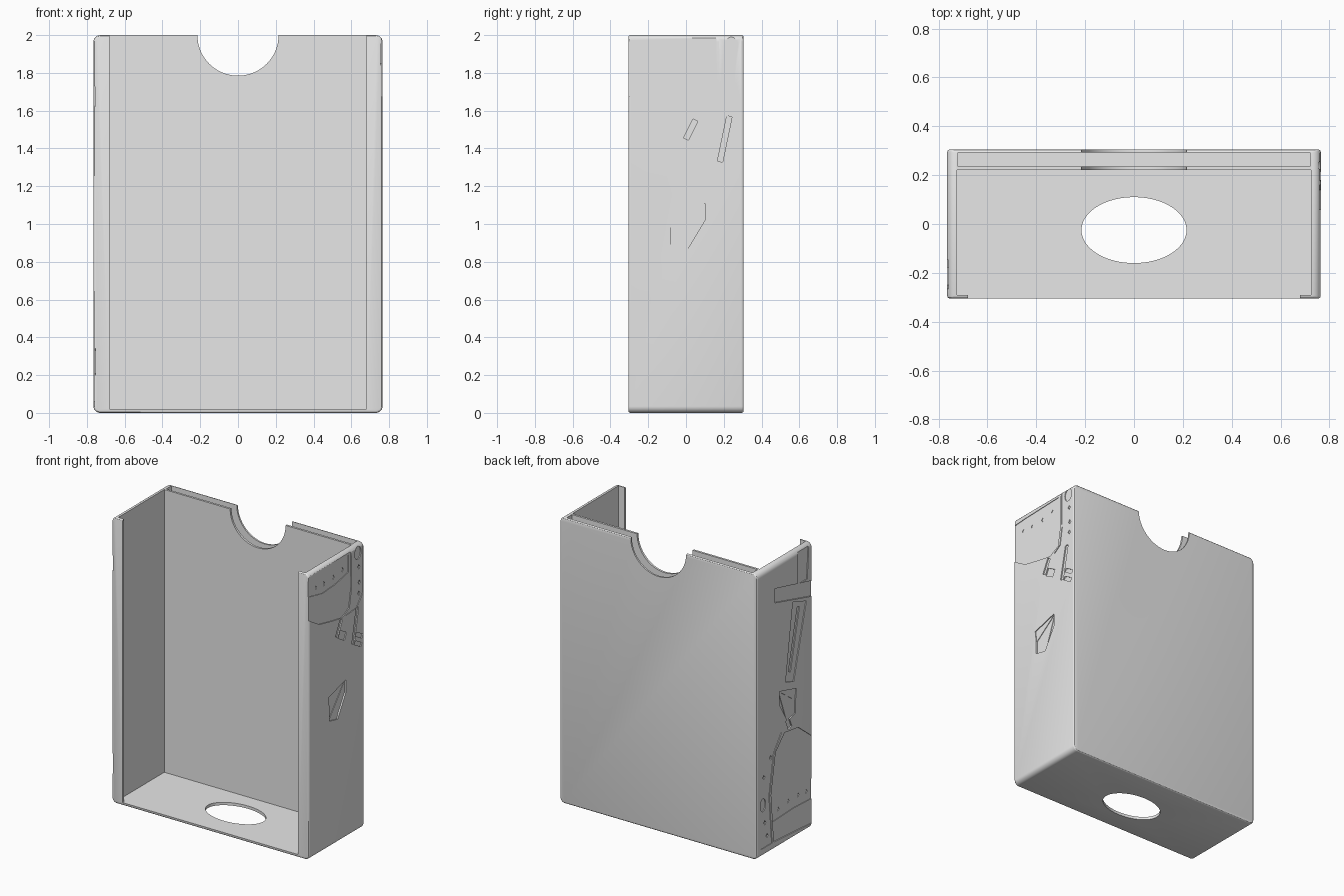
import bpy, bmesh, math
from mathutils import Vector

cube = bpy.data.objects.get("Cube")
if cube:
    bpy.data.objects.remove(cube, do_unlink=True)

grey = bpy.data.materials.new("plain_grey")
grey.use_nodes = True
grey.diffuse_color = (0.8, 0.8, 0.8, 1)
grey.node_tree.nodes["Principled BSDF"].inputs["Base Color"].default_value = (0.8, 0.8, 0.8, 1)

W, F, B, H = 0.765, -0.305, 0.305, 2.0   # half width, front, back, height


def prism(name, points, offset):
    """Closed solid from a ring of 3D points swept along offset."""
    bm = bmesh.new()
    face = bm.faces.new([bm.verts.new(p) for p in points])
    new = bmesh.ops.extrude_face_region(bm, geom=[face])["geom"]
    bmesh.ops.translate(bm, vec=Vector(offset),
                        verts=[v for v in new if isinstance(v, bmesh.types.BMVert)])
    bmesh.ops.recalc_face_normals(bm, faces=bm.faces)
    mesh = bpy.data.meshes.new(name)
    bm.to_mesh(mesh)
    bm.free()
    obj = bpy.data.objects.new(name, mesh)
    mesh.materials.append(grey)
    bpy.context.collection.objects.link(obj)
    return obj


def apply(obj, mod):
    bpy.context.view_layer.objects.active = obj
    bpy.ops.object.modifier_apply(modifier=mod.name)


def cut(obj, cutter):
    mod = obj.modifiers.new("cut", 'BOOLEAN')
    mod.operation, mod.solver, mod.object = 'DIFFERENCE', 'EXACT', cutter
    apply(obj, mod)
    bpy.data.objects.remove(cutter, do_unlink=True)


def cut_box(obj, x, y0, y1, z0):
    ring = [(-x, y0, z0), (x, y0, z0), (x, y1, z0), (-x, y1, z0)]
    cut(obj, prism("box_cutter", ring, (0, 0, 3)))


def ellipse(cx, cy, rx, ry, n):
    return [(cx + rx * math.cos(2 * math.pi * i / n),
             cy + ry * math.sin(2 * math.pi * i / n)) for i in range(n)]


# Outer shell: rounded section swept front to back, rims softened
R = 0.035
ring = []
for i, (sx, z) in enumerate([(1, H - R), (-1, H - R), (-1, R), (1, R)]):
    for k in range(7):
        a = math.pi / 2 * (i + k / 6)
        ring.append((sx * (W - R) + R * math.cos(a), F, z + R * math.sin(a)))
tray = prism("card_tray", ring, (0, B - F, 0))
bevel = tray.modifiers.new("rims", 'BEVEL')
bevel.width, bevel.segments = 0.012, 3
bevel.limit_method, bevel.angle_limit = 'ANGLE', math.radians(60)
apply(tray, bevel)

# Main cavity, front opening between the lips, narrow slot in the back
cut_box(tray, 0.725, -0.29, 0.22, 0.02)
cut_box(tray, 0.68, -0.4, -0.2, 0.02)
cut_box(tray, 0.72, 0.235, 0.293, 0.02)

# Thumb notch through both back panels and finger hole in the floor
notch = [(x, 0.1, z) for x, z in ellipse(0, H, 0.215, 0.215, 64)]
cut(tray, prism("notch_cutter", notch, (0, 0.4, 0)))
hole = [(x, y, -0.1) for x, y in ellipse(0, -0.025, 0.215, 0.135, 64)]
cut(tray, prism("hole_cutter", hole, (0, 0, 0.11 + 0.1)))


# Shallow relief on the side walls, outlines given as (y, z)
def carve(side, outline, depth):
    pts = [(side * (W - depth), y, z) for y, z in outline]
    cut(tray, prism("relief_cutter", pts, (side * 0.1, 0, 0)))


def bar(side, a, b, width, depth):
    a, b = Vector(a), Vector(b)
    d = (b - a).normalized() * width / 2
    n = Vector((-d.y, d.x))
    carve(side, [a + n, b + n, b - n, a - n], depth)


def studs(side, centres, size, depth):
    for y, z in centres:
        carve(side, ellipse(y, z, size * 0.75, size, 4), depth)


def key(side, top, end):
    bar(side, top, end, 0.028, 0.008)
    top, end = Vector(top), Vector(end)
    for t in (0.72, 0.95):
        p = top.lerp(end, t)
        bar(side, p + Vector((0.02, -0.01)), p + Vector((0.09, -0.05)), 0.026, 0.007)


def scallop(side, cy, cz):
    # fan of three facets meeting at the hinge
    hinge = (cy + 0.09, cz + 0.11)
    rim = [(-0.1, 0.06), (-0.09, -0.02), (-0.09, -0.11), (0, -0.13), (0.09, 0.02)]
    rim = [(cy + y, cz + z) for y, z in rim]
    for i, depth in enumerate((0.006, 0.010, 0.007, 0.011)):
        carve(side, [hinge, rim[i], rim[i + 1]], depth)


# Left wall: pouch with studded band, strap, keys and a shell
carve(1, [(-0.33, 2.05), (-0.33, 1.69), (-0.29, 1.67), (-0.19, 1.61), (-0.05, 1.58),
          (0.06, 1.56), (0.14, 1.6), (0.165, 1.74), (0.16, 1.99), (0.16, 2.05)], 0.006)
carve(1, [(-0.34, 1.95), (-0.2, 1.96), (0.14, 1.97), (0.14, 1.85), (0, 1.82),
          (-0.15, 1.81), (-0.34, 1.85)], 0.010)
studs(1, [(-0.22, 1.875), (-0.13, 1.87), (-0.025, 1.875), (0.075, 1.89)], 0.016, 0.014)
carve(1, [(0.175, 1.985), (0.29, 1.985), (0.29, 1.65), (0.22, 1.57), (0.1, 1.56),
          (0.16, 1.6), (0.18, 1.72)], 0.004)
carve(1, ellipse(0.24, 1.945, 0.035, 0.045, 20), 0.010)
studs(1, [(0.25, 1.845), (0.255, 1.735), (0.25, 1.66)], 0.016, 0.010)
key(1, (0.05, 1.55), (0, 1.45))
key(1, (0.23, 1.57), (0.18, 1.33))
scallop(1, 0.01, 1.0)

# Right wall: dagger, shell and a larger upturned pouch
carve(-1, [(-0.15, 2.05), (-0.27, 2.05), (-0.25, 1.76), (-0.14, 1.76)], 0.006)
carve(-1, [(0.11, 1.83), (0.11, 1.73), (-0.34, 1.61), (-0.34, 1.72)], 0.009)
carve(-1, [(-0.09, 1.66), (-0.24, 1.61), (-0.1, 1.1), (-0.01, 1.13)], 0.006)
bar(-1, (-0.16, 1.6), (-0.06, 1.18), 0.025, 0.011)
scallop(-1, -0.03, 0.98)
bar(-1, (-0.03, 0.86), (-0.06, 0.79), 0.04, 0.008)
carve(-1, [(0.12, 0.06), (0.15, 0.4), (0.1, 0.68), (0, 0.78), (-0.15, 0.76),
           (-0.33, 0.62), (-0.33, 0.03)], 0.006)
carve(-1, [(0.11, 0.33), (-0.1, 0.35), (-0.33, 0.34), (-0.33, 0.2), (-0.1, 0.21),
           (0.12, 0.2)], 0.010)
studs(-1, [(0.06, 0.265), (-0.05, 0.28), (-0.16, 0.28), (-0.25, 0.27)], 0.016, 0.014)
carve(-1, [(0.14, 0.06), (0.26, 0.06), (0.285, 0.42), (0.22, 0.7), (0.03, 0.8),
           (0.12, 0.68), (0.17, 0.4)], 0.004)
carve(-1, ellipse(0.235, 0.36, 0.03, 0.045, 20), 0.010)
studs(-1, [(0.225, 0.55), (0.215, 0.23), (0.19, 0.13), (0.15, 0.66)], 0.016, 0.010)

# Smooth the rounded edges, keep the cuts crisp
bpy.ops.object.select_all(action='DESELECT')
tray.select_set(True)
bpy.context.view_layer.objects.active = tray
bpy.ops.object.shade_smooth_by_angle(angle=math.radians(30))
